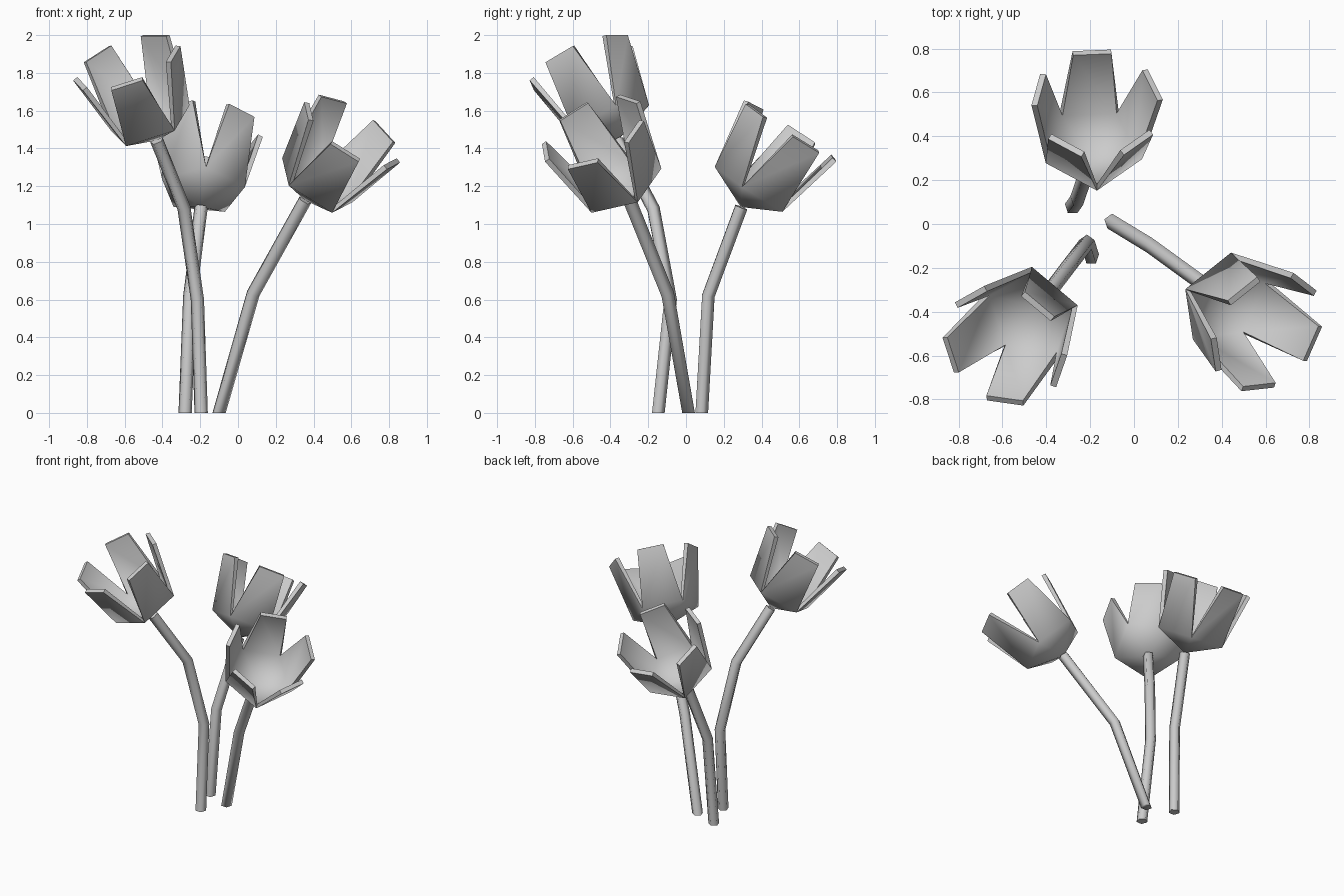
import bpy
from math import sin, cos, radians
from mathutils import Vector

if "Cube" in bpy.data.objects:
    bpy.data.objects.remove(bpy.data.objects["Cube"])


def add_mesh(name, verts, faces, angle):
    mesh = bpy.data.meshes.new(name)
    mesh.from_pydata([tuple(v) for v in verts], [], faces)
    obj = bpy.data.objects.new(name, mesh)
    bpy.context.collection.objects.link(obj)
    bpy.ops.object.select_all(action='DESELECT')
    obj.select_set(True)
    bpy.context.view_layer.objects.active = obj
    bpy.ops.object.shade_smooth_by_angle(angle=radians(angle))
    return obj


# Stem: five-sided tube through a few path points
def stem(name, path, radius=0.037, sides=5):
    pts = [Vector(p) for p in path]
    verts, faces = [], []
    for i, p in enumerate(pts):
        d = (pts[min(i + 1, len(pts) - 1)] - pts[max(i - 1, 0)]).normalized()
        u = d.cross(Vector((0, 1, 0))).normalized() * -1
        if i == 0:
            d, u = Vector((0, 0, 1)), Vector((1, 0, 0))
        w = d.cross(u)
        for k in range(sides):
            a = radians(90 + 360 * k / sides)
            verts.append(p + radius * (u * cos(a) + w * sin(a)))
    for i in range(len(pts) - 1):
        for k in range(sides):
            a, b = i * sides + k, i * sides + (k + 1) % sides
            faces.append((a, b, b + sides, a + sides))
    faces.append(tuple(reversed(range(sides))))
    n = (len(pts) - 1) * sides
    faces.append(tuple(range(n, n + sides)))
    add_mesh(name, verts, faces, 75)


# Blossom: shallow pentagonal cup with five tapered petals, tilted along a lean direction
def blossom(name, origin, lean, tilt, roll):
    l, t = radians(lean), radians(tilt)
    e = Vector((cos(l) * cos(t), sin(l) * cos(t), -sin(t)))
    f = Vector((-sin(l), cos(l), 0))
    axis = Vector((cos(l) * sin(t), sin(l) * sin(t), cos(t)))
    o = Vector(origin)

    def local(ang, r, side, h):
        a = radians(ang)
        x, y = r * cos(a) - side * sin(a), r * sin(a) + side * cos(a)
        return o + e * x + f * y + axis * h

    verts = [o]
    verts += [local(roll - 36 + 72 * k, 0.232, 0, 0.105) for k in range(5)]
    faces = []
    for k in range(5):
        a, b = 1 + k, 1 + (k + 1) % 5
        n = len(verts)
        for s in (-0.088, 0.088):
            verts.append(local(roll + 72 * k, 0.288, s, 0.48))
        faces += [(0, b, a), (a, b, n + 1, n)]
    obj = add_mesh(name, verts, faces, 70)
    mod = obj.modifiers.new("thickness", 'SOLIDIFY')
    mod.thickness = 0.028
    mod.offset = -1
    bpy.ops.object.modifier_apply(modifier=mod.name)
    bpy.ops.object.shade_smooth_by_angle(angle=radians(70))


# Three flowers: stem path (ending at the blossom), lean azimuth, tilt, petal roll
flowers = [
    ("back", [(-0.28, 0.08, 0), (-0.255, 0.115, 0.62), (-0.195, 0.29, 1.09)], 84, 33, 10),
    ("left", [(-0.195, -0.15, 0), (-0.215, -0.085, 0.6), (-0.285, -0.175, 1.08),
              (-0.43, -0.365, 1.442)], 230, 31, 180),
    ("right", [(-0.1, 0.01, 0), (0.08, -0.1, 0.63), (0.355, -0.3, 1.125)], -37.5, 41, 162),
]
for name, path, lean, tilt, roll in flowers:
    stem(name + "_stem", path)
    blossom(name + "_blossom", path[-1], lean, tilt, roll)
